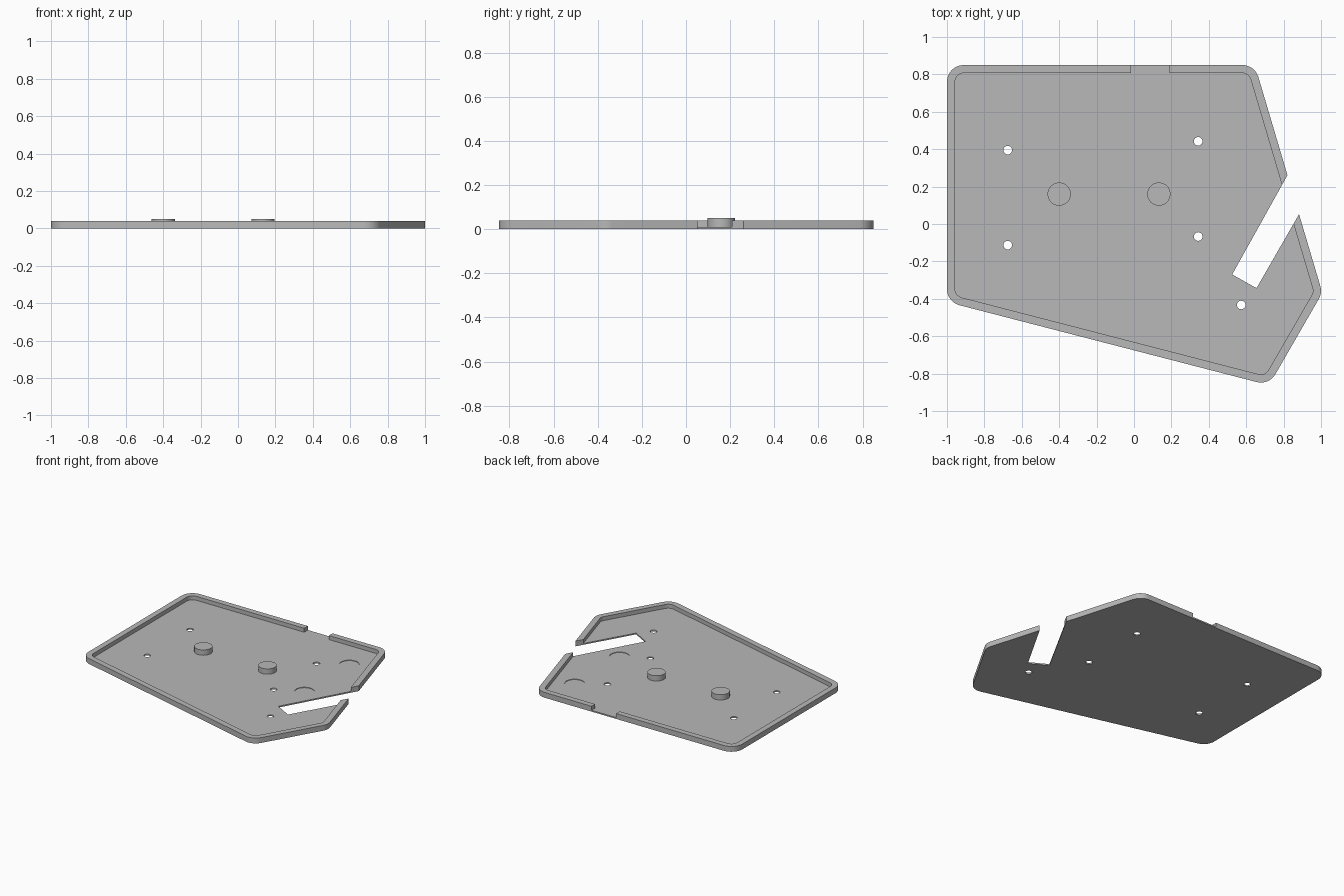
import bpy
import bmesh
import math
from mathutils import Vector

cube = bpy.data.objects.get("Cube")
if cube:
    bpy.data.objects.remove(cube, do_unlink=True)

GREY = (0.48, 0.48, 0.48, 1)
mat = bpy.data.materials.new("plain grey")
mat.use_nodes = True
mat.diffuse_color = GREY
mat.node_tree.nodes["Principled BSDF"].inputs["Base Color"].default_value = GREY

FLOOR, RIM_TOP, PEG_TOP = 0.01, 0.04, 0.05
RIM_WIDTH, CORNER = 0.043, 0.09
ABOVE = 0.2


def prism(name, points, z0, z1):
    """Extrude a flat outline (counter-clockwise) from z0 to z1."""
    bm = bmesh.new()
    face = bm.faces.new([bm.verts.new((p[0], p[1], z0)) for p in points])
    new = bmesh.ops.extrude_face_region(bm, geom=[face])["geom"]
    verts = [g for g in new if isinstance(g, bmesh.types.BMVert)]
    bmesh.ops.translate(bm, verts=verts, vec=(0, 0, z1 - z0))
    bmesh.ops.recalc_face_normals(bm, faces=bm.faces)
    mesh = bpy.data.meshes.new(name)
    bm.to_mesh(mesh)
    bm.free()
    mesh.materials.append(mat)
    obj = bpy.data.objects.new(name, mesh)
    bpy.context.collection.objects.link(obj)
    return obj


def circle(x, y, r, n=40):
    return [(x + r * math.cos(math.tau * i / n), y + r * math.sin(math.tau * i / n))
            for i in range(n)]


def rounded(corners, inset, steps=8):
    """Round every corner, keeping the arc centres fixed while insetting."""
    pts = []
    for i, c in enumerate(corners):
        c = Vector(c)
        a = (Vector(corners[i - 1]) - c).normalized()
        b = (Vector(corners[(i + 1) % len(corners)]) - c).normalized()
        centre = c + (a + b).normalized() * CORNER / math.sin(a.angle(b) / 2)
        start = math.atan2(-a.x, a.y) + math.pi
        turn = math.pi - a.angle(b)
        for k in range(steps + 1):
            t = start + turn * k / steps
            pts.append(centre + (CORNER - inset) * Vector((math.cos(t), math.sin(t))))
    return pts


def activate(obj):
    bpy.ops.object.select_all(action='DESELECT')
    obj.select_set(True)
    bpy.context.view_layer.objects.active = obj


def cut(obj, points, z0, z1):
    """Subtract a prism from the object."""
    cutter = prism("cutter", points, z0, z1)
    cutter.hide_render = True
    mod = obj.modifiers.new("cut", 'BOOLEAN')
    mod.operation, mod.solver, mod.object = 'DIFFERENCE', 'EXACT', cutter
    activate(obj)
    bpy.ops.object.modifier_apply(modifier=mod.name)
    bpy.data.objects.remove(cutter, do_unlink=True)


# Tray: five-sided plate with rounded corners, hollowed to leave a rim
corners = [(-1, 0.85), (-1, -0.417), (0.722, -0.862), (1.007, -0.368), (0.646, 0.85)]
tray = prism("tray", rounded(corners, 0), 0, RIM_TOP)
cut(tray, rounded(corners, RIM_WIDTH), FLOOR, ABOVE)

# Notch in the back rim, down to the floor
cut(tray, [(-0.015, 0.78), (0.19, 0.78), (0.19, 0.9), (-0.015, 0.9)], FLOOR, ABOVE)

# Slanted slot open to the right side
cut(tray, [(0.525, -0.27), (0.655, -0.343), (1.115, 0.457), (1.115, 0.79)], -ABOVE, ABOVE)

# Screw holes
for x, y in [(-0.675, 0.395), (-0.675, -0.113), (0.343, 0.442), (0.343, -0.067), (0.573, -0.433)]:
    cut(tray, circle(x, y, 0.023, 24), -ABOVE, ABOVE)

# Shallow round recesses in the floor
for y in (0.56, 0.027):
    cut(tray, circle(0.533, y, 0.068), FLOOR - 0.004, ABOVE)

# Round pegs standing on the floor
pegs = [prism(side + "_peg", circle(x, 0.16, 0.062), FLOOR / 2, PEG_TOP)
        for side, x in (("right", -0.4), ("left", 0.133))]

for obj in [tray] + pegs:
    activate(obj)
    bpy.ops.object.shade_smooth_by_angle(angle=math.radians(30))
